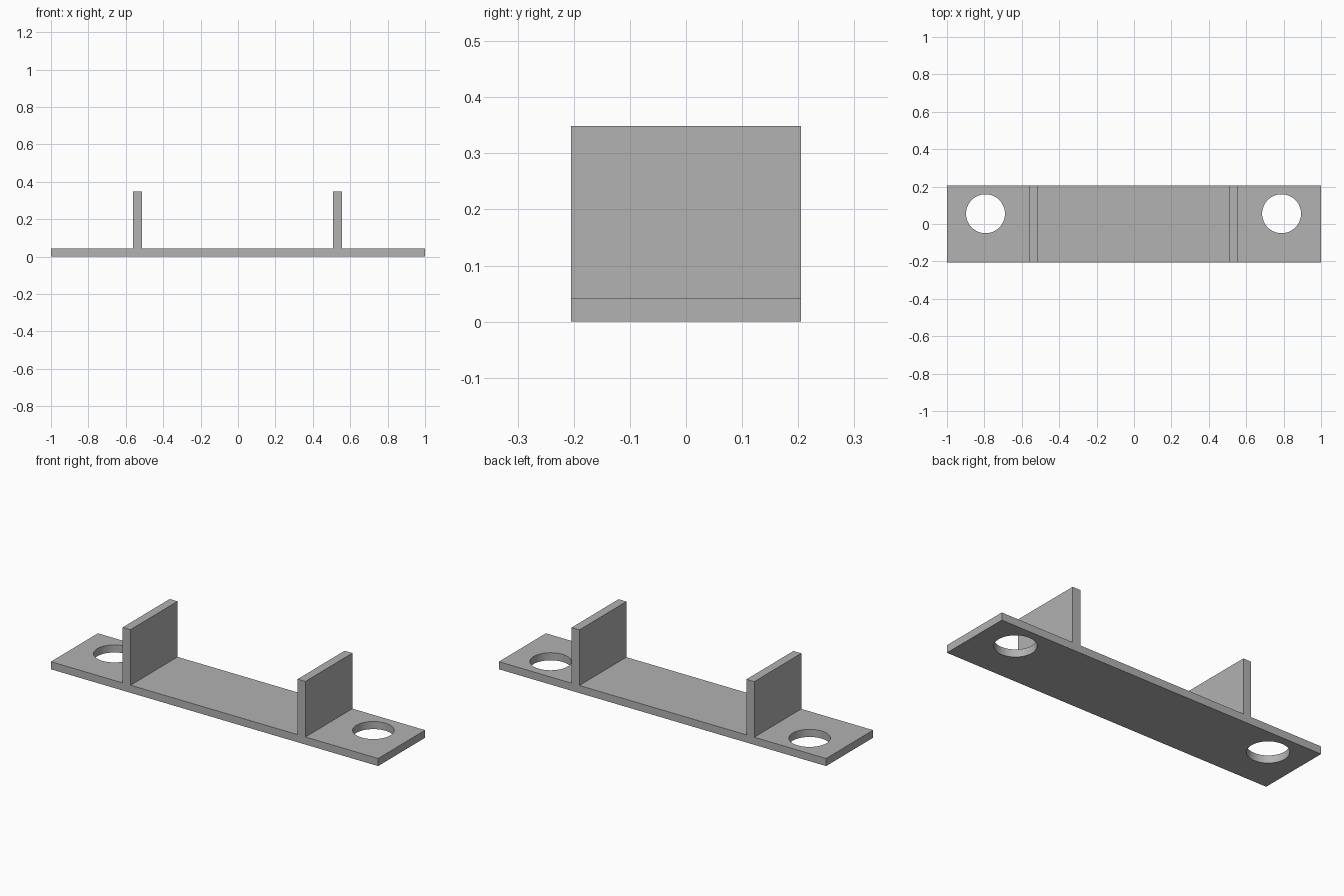
import bpy
import bmesh
from mathutils import Matrix, Vector

cube = bpy.data.objects.get("Cube")
if cube:
    bpy.data.objects.remove(cube, do_unlink=True)

HALF_DEPTH = 0.205
PLATE_TOP = 0.042
WALL_TOP = 0.349
WALL_SPANS = [(0.508, 0.556), (-0.561, -0.513)]   # left wall, right wall
HOLE_X = (-0.794, 0.789)
HOLE_Y = 0.055
HOLE_RADIUS = 0.104

# Single grey finish
grey = bpy.data.materials.new("plain grey")
grey.use_nodes = True
colour = (0.445, 0.445, 0.445, 1)
grey.diffuse_color = colour
grey.node_tree.nodes["Principled BSDF"].inputs["Base Color"].default_value = colour


def make_object(name, bm):
    bmesh.ops.recalc_face_normals(bm, faces=bm.faces)
    mesh = bpy.data.meshes.new(name)
    bm.to_mesh(mesh)
    bm.free()
    mesh.materials.append(grey)
    obj = bpy.data.objects.new(name, mesh)
    bpy.context.collection.objects.link(obj)
    return obj


# Bracket: base plate and two upright walls as one extruded profile
outline = [(-1, 0), (1, 0), (1, PLATE_TOP)]
for inner, outer in WALL_SPANS:
    outline += [(outer, PLATE_TOP), (outer, WALL_TOP),
                (inner, WALL_TOP), (inner, PLATE_TOP)]
# the right wall is listed low to high, so walk it in the same direction
outline.append((-1, PLATE_TOP))

bm = bmesh.new()
profile = bm.faces.new([bm.verts.new((x, -HALF_DEPTH, z)) for x, z in outline])
extruded = bmesh.ops.extrude_face_region(bm, geom=[profile])
bmesh.ops.translate(bm, vec=Vector((0, 2 * HALF_DEPTH, 0)),
                    verts=[v for v in extruded["geom"] if isinstance(v, bmesh.types.BMVert)])
bracket = make_object("mounting_bracket", bm)

# Screw hole cutters
bm = bmesh.new()
for x in HOLE_X:
    bmesh.ops.create_cone(bm, cap_ends=True, segments=64, radius1=HOLE_RADIUS,
                          radius2=HOLE_RADIUS, depth=0.2,
                          matrix=Matrix.Translation((x, HOLE_Y, PLATE_TOP / 2)))
cutter = make_object("hole_cutter", bm)
cutter.hide_render = True

# Cut the holes, then drop the cutter
cut = bracket.modifiers.new("screw holes", "BOOLEAN")
cut.operation = "DIFFERENCE"
cut.solver = "EXACT"
cut.object = cutter
bpy.ops.object.select_all(action="DESELECT")
bpy.context.view_layer.objects.active = bracket
bracket.select_set(True)
bpy.ops.object.modifier_apply(modifier=cut.name)
bpy.data.objects.remove(cutter, do_unlink=True)

# Smooth hole walls, crisp edges elsewhere
bpy.ops.object.shade_smooth_by_angle(angle=0.5)
